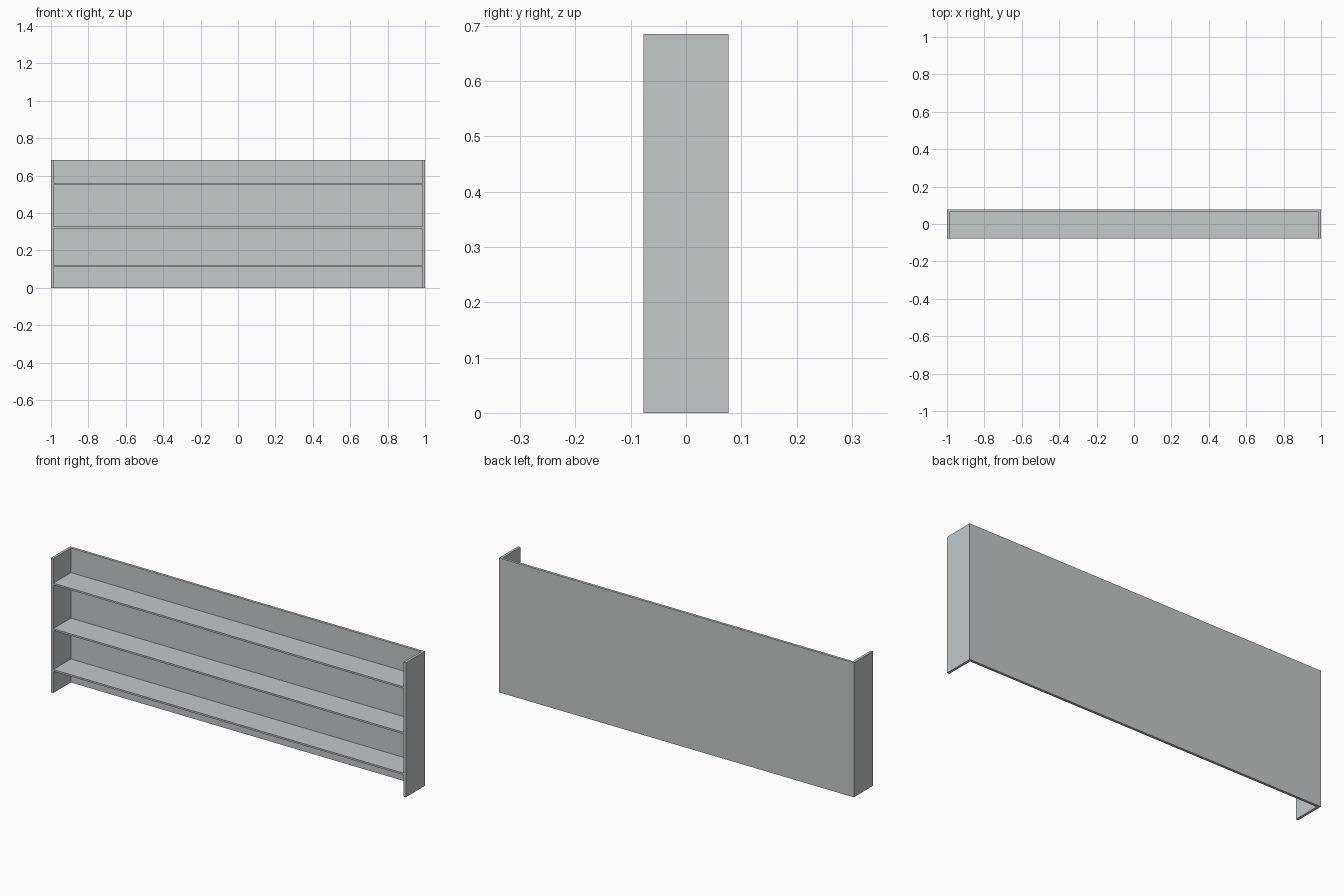
import bpy

if "Cube" in bpy.data.objects:
    bpy.data.objects.remove(bpy.data.objects["Cube"])

W, D, H = 2.0, 0.154, 0.685   # overall width, depth, height
T = 0.013                     # panel thickness
SHELF_T = 0.009

grey = bpy.data.materials.new("light_grey")
grey.diffuse_color = (0.54, 0.58, 0.59, 1)
grey.use_nodes = True
grey.node_tree.nodes["Principled BSDF"].inputs["Base Color"].default_value = grey.diffuse_color


def board(name, x, y, z):
    """Box spanning the given (min, max) ranges."""
    spans = (x, y, z)
    bpy.ops.mesh.primitive_cube_add(size=1, location=[(a + b) / 2 for a, b in spans])
    ob = bpy.context.object
    ob.name = name
    ob.scale = [b - a for a, b in spans]
    bpy.ops.object.transform_apply(location=False, rotation=False, scale=True)
    ob.data.materials.append(grey)
    return ob


inner = W / 2 - T

# End panels
board("left_side", (-W / 2, -inner), (-D / 2, D / 2), (0, H))
board("right_side", (inner, W / 2), (-D / 2, D / 2), (0, H))

# Back panel between the ends
board("back_panel", (-inner, inner), (D / 2 - T, D / 2), (0, H))

# Shelves, housed through the back panel
for name, z in (("lower", 0.115), ("middle", 0.323), ("upper", 0.555)):
    board(name + "_shelf", (-inner, inner), (-D / 2, D / 2),
          (z - SHELF_T / 2, z + SHELF_T / 2))
